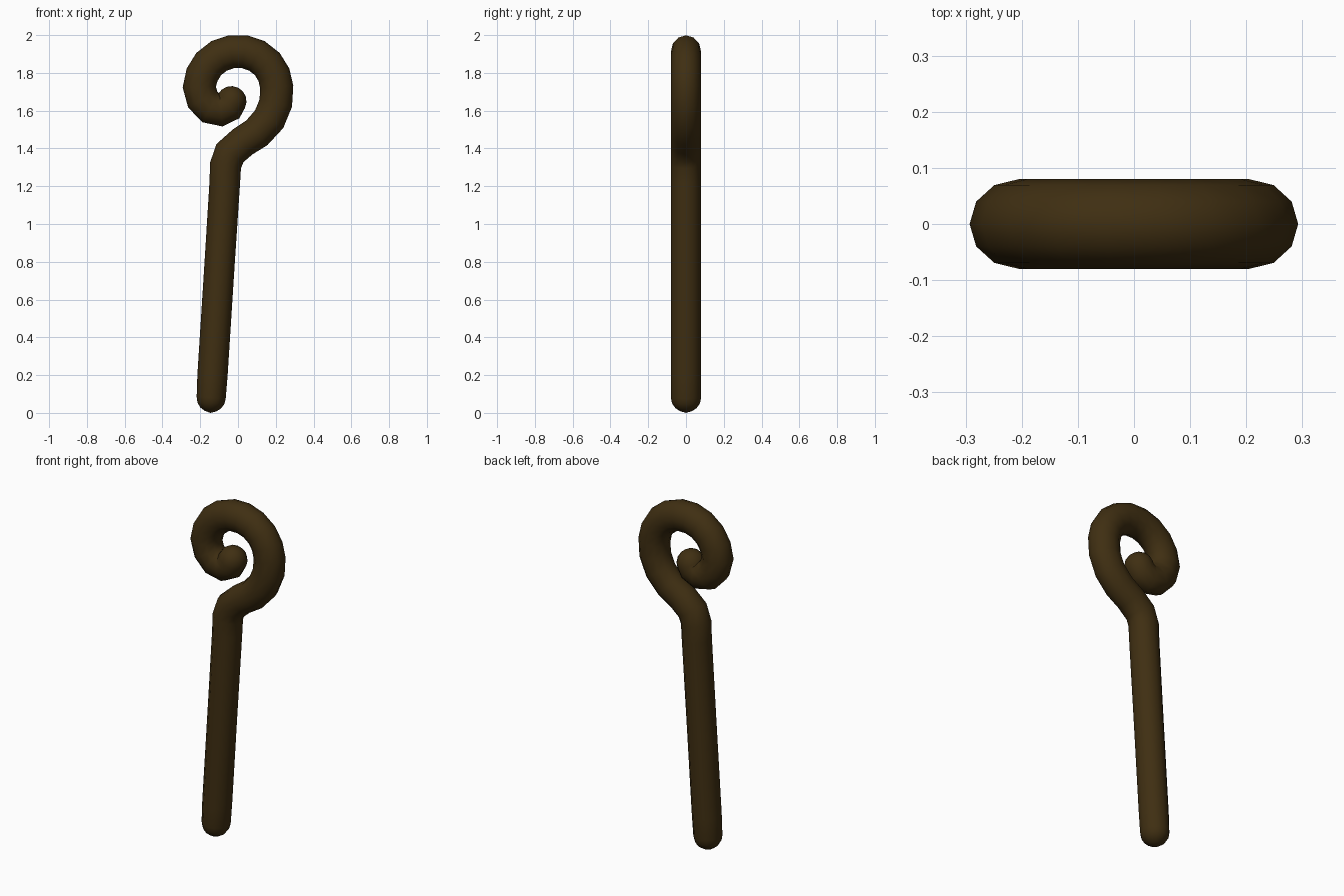
import bpy, bmesh, math
from mathutils import Vector

if "Cube" in bpy.data.objects:
    bpy.data.objects.remove(bpy.data.objects["Cube"])

SIDES = 12
DEPTH = 0.08        # half thickness front to back

# Centre line (x, z, half width): straight shaft, then the curl
PATH = [(-0.142, 0.08, 0.077), (-0.135, 0.20, 0.08), (-0.10, 0.75, 0.08),
        (-0.07, 1.22, 0.081), (-0.066, 1.31, 0.083), (-0.043, 1.375, 0.086),
        (0.025, 1.435, 0.084), (0.10, 1.483, 0.086), (0.165, 1.555, 0.088),
        (0.20, 1.64, 0.088), (0.205, 1.725, 0.088), (0.19, 1.79, 0.088),
        (0.155, 1.847, 0.088), (0.10, 1.89, 0.088), (0.035, 1.912, 0.088),
        (-0.035, 1.912, 0.088), (-0.10, 1.89, 0.088), (-0.155, 1.847, 0.088),
        (-0.19, 1.79, 0.088), (-0.205, 1.725, 0.088), (-0.187, 1.66, 0.088),
        (-0.145, 1.615, 0.088), (-0.09, 1.602, 0.086), (-0.05, 1.62, 0.083),
        (-0.035, 1.65, 0.08)]


def ring(bm, centre, tangent, width, scale=1.0):
    """One cross-section, square to the centre line."""
    side = Vector((tangent.z, 0, -tangent.x))
    verts = []
    for i in range(SIDES):
        a = 2 * math.pi * i / SIDES
        verts.append(bm.verts.new(centre + side * (width * scale * math.cos(a))
                                  + Vector((0, DEPTH * scale * math.sin(a), 0))))
    return verts


def cap_steps(steps=4):
    """Forward offset and scale of the rounded end rings."""
    return [(math.sin(a), math.cos(a))
            for a in (math.pi / 2 * k / steps for k in range(1, steps))]


bm = bmesh.new()
points = [Vector((x, 0, z)) for x, z, w in PATH]
widths = [w for x, z, w in PATH]
last = len(points) - 1
tangents = []
for i in range(last + 1):
    before = (points[i] - points[max(i - 1, 0)]).normalized()
    after = (points[min(i + 1, last)] - points[i]).normalized()
    tangents.append((before + after).normalized())

# Rounded foot, body and rounded curl tip
rings = [ring(bm, points[0] - tangents[0] * widths[0] * f, tangents[0], widths[0], s)
         for f, s in reversed(cap_steps())]
rings += [ring(bm, p, t, w) for p, t, w in zip(points, tangents, widths)]
rings += [ring(bm, points[-1] + tangents[-1] * widths[-1] * f, tangents[-1], widths[-1], s)
          for f, s in cap_steps()]
for a, b in zip(rings, rings[1:]):
    for i in range(SIDES):
        j = (i + 1) % SIDES
        bm.faces.new((a[i], a[j], b[j], b[i]))

# Close both ends with a pole
for r, pole in ((rings[0], points[0] - tangents[0] * 0.08),
                (rings[-1], points[-1] + tangents[-1] * 0.08)):
    v = bm.verts.new(pole)
    for i in range(SIDES):
        bm.faces.new((r[i], r[(i + 1) % SIDES], v))
bmesh.ops.recalc_face_normals(bm, faces=bm.faces)

mesh = bpy.data.meshes.new("curled_staff")
bm.to_mesh(mesh)
bm.free()
mesh.shade_smooth()

wood = bpy.data.materials.new("dark brown wood")
wood.diffuse_color = (0.05, 0.028, 0.006, 1)
wood.use_nodes = True
wood.node_tree.nodes["Principled BSDF"].inputs["Base Color"].default_value = wood.diffuse_color
mesh.materials.append(wood)
staff = bpy.data.objects.new("curled_staff", mesh)
bpy.context.collection.objects.link(staff)
